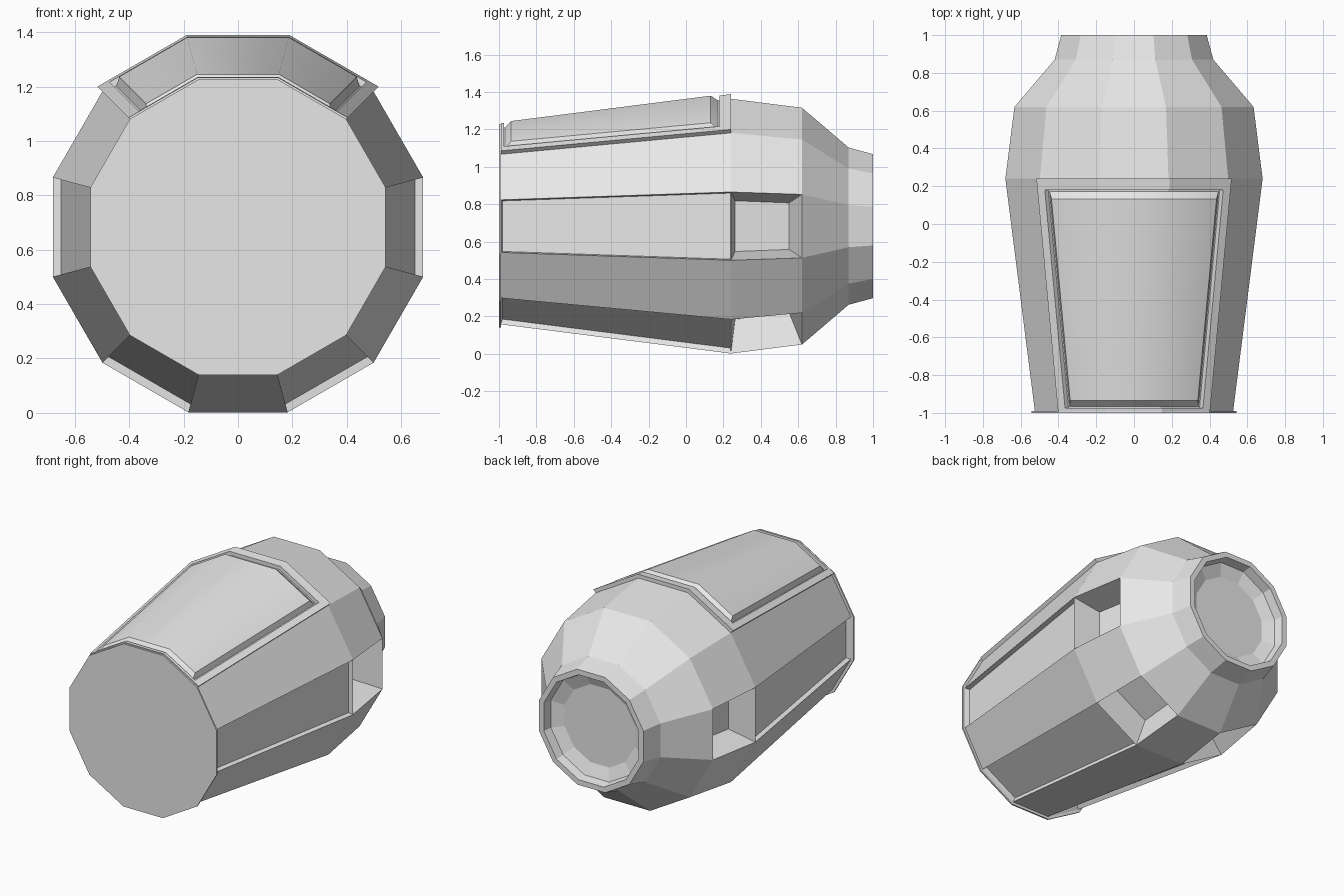
import bpy, bmesh
from math import cos, sin, radians
from mathutils import Vector

if "Cube" in bpy.data.objects:
    bpy.data.objects.remove(bpy.data.objects["Cube"], do_unlink=True)

SIDES = 12
CENTRE_Z = 0.683
FRONT, WAIST = (-0.99, 0.525), (0.24, 0.681)

grey = bpy.data.materials.new("light_grey")
grey.use_nodes = True
grey.diffuse_color = (0.8, 0.8, 0.8, 1)
grey.node_tree.nodes["Principled BSDF"].inputs["Base Color"].default_value = (0.8, 0.8, 0.8, 1)


def finish(bm, name):
    bmesh.ops.recalc_face_normals(bm, faces=bm.faces)
    mesh = bpy.data.meshes.new(name)
    bm.to_mesh(mesh)
    bm.free()
    mesh.materials.append(grey)
    obj = bpy.data.objects.new(name, mesh)
    bpy.context.collection.objects.link(obj)
    return obj


def point(angle, y, apothem):
    r = apothem / cos(radians(15))
    return Vector((r * cos(radians(angle)), y, CENTRE_Z + r * sin(radians(angle))))


def lathe(bm, profile):
    """Twelve-sided rings along y, closed at both ends; returns faces per section."""
    rings = [[bm.verts.new(point(30 * k - 15, y, a)) for k in range(SIDES)] for y, a in profile]
    sections = [[bm.faces.new((p[k], p[(k + 1) % SIDES], q[(k + 1) % SIDES], q[k]))
                 for k in range(SIDES)] for p, q in zip(rings, rings[1:])]
    bm.faces.new(rings[0])
    bm.faces.new(rings[-1])
    return sections


# Hull with rear nozzle bowl
bm = bmesh.new()
sections = lathe(bm, [FRONT, WAIST, (0.62, 0.633), (0.87, 0.42), (1, 0.385),
                      (1, 0.35), (0.94, 0.34), (0.91, 0.26)])
bmesh.ops.recalc_face_normals(bm, faces=bm.faces)

# Long sunken panels and deep pockets on four sides
for k in (0, 6, 8, 10):
    bmesh.ops.inset_individual(bm, faces=[sections[0][k]], thickness=0.008, depth=-0.03)
    bmesh.ops.inset_individual(bm, faces=[sections[1][k]], thickness=0.065, depth=-0.18)
finish(bm, "hull")

# Thin front plate
bm = bmesh.new()
lathe(bm, [(-1, 0.543), (-0.99, 0.543)])
finish(bm, "front_plate")


def outline(bm, y0, y1, margin, offset):
    """Eight-point loop over the three upper sides of the tapering hull."""
    rows = []
    for y in (y0, y1):
        t = (y - FRONT[0]) / (WAIST[0] - FRONT[0])
        apothem = FRONT[1] + t * (WAIST[1] - FRONT[1]) + offset
        row = [point(a, y, apothem) for a in (45, 75, 105, 135)]
        row[0] += (row[1] - row[0]).normalized() * margin
        row[3] += (row[2] - row[3]).normalized() * margin
        rows.append([bm.verts.new(p) for p in row])
    return rows[0] + rows[1][::-1]


def bridge(bm, a, b):
    for i in range(8):
        j = (i + 1) % 8
        bm.faces.new((a[i], a[j], b[j], b[i]))


# Raised canopy frame
bm = bmesh.new()
loops = [outline(bm, -0.99, 0.24, 0, -0.01), outline(bm, -0.99, 0.24, 0, 0.025),
         outline(bm, -0.973, 0.18, 0.045, 0.025), outline(bm, -0.973, 0.18, 0.045, -0.01)]
for i in range(4):
    bridge(bm, loops[i], loops[(i + 1) % 4])
finish(bm, "canopy_frame")

# Canopy panel with bevelled border
bm = bmesh.new()
base = outline(bm, -0.972, 0.178, 0.047, -0.005)
top = outline(bm, -0.935, 0.132, 0.085, 0.03)
bridge(bm, base, top)
for loop in (base, top):
    for i in range(3):
        bm.faces.new((loop[i], loop[i + 1], loop[6 - i], loop[7 - i]))
canopy = finish(bm, "canopy_panel")
bpy.ops.object.select_all(action="DESELECT")
canopy.select_set(True)
bpy.context.view_layer.objects.active = canopy
bpy.ops.object.shade_smooth_by_angle(angle=radians(32))
